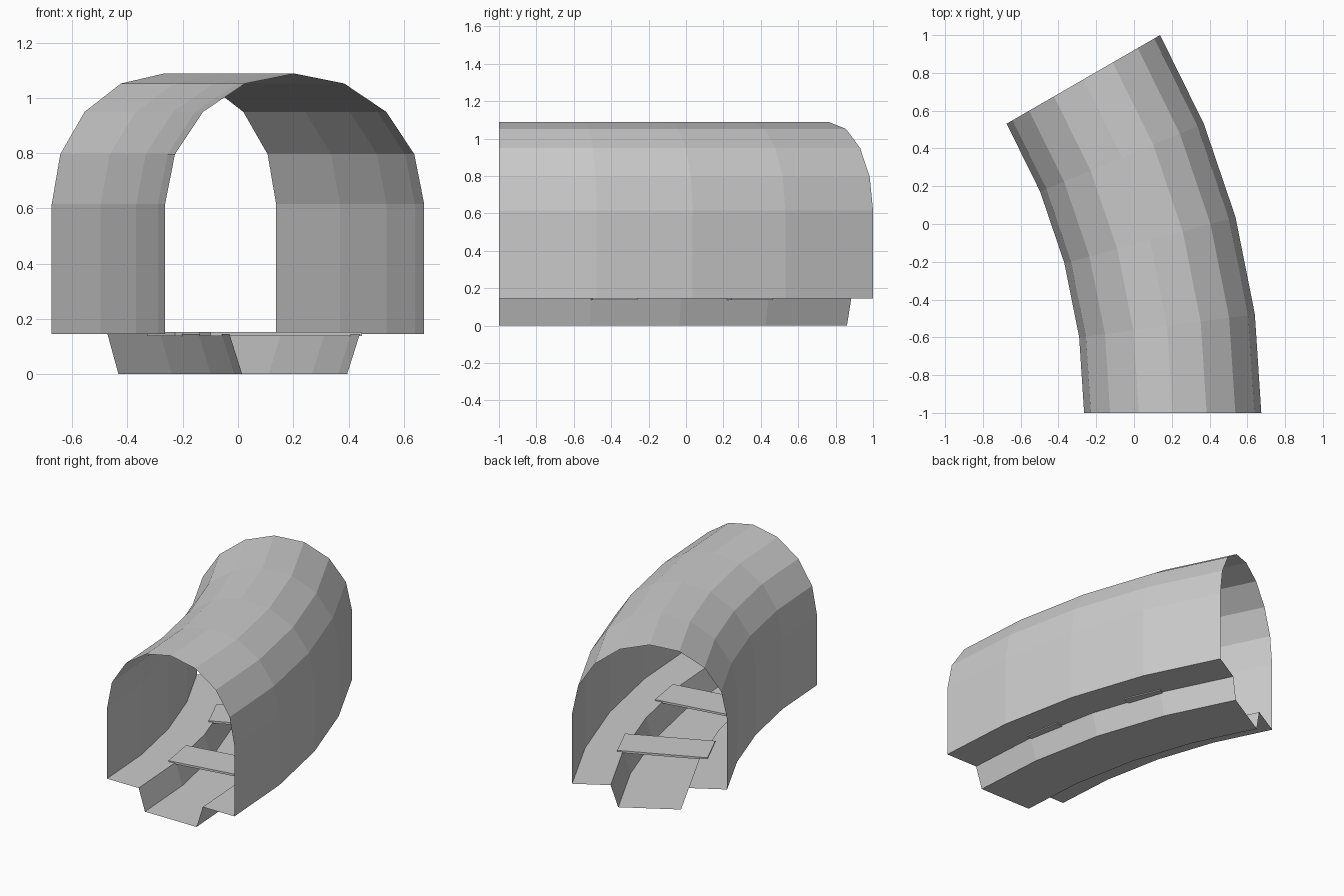
import bpy, bmesh
from math import sin, cos, pi, radians

if "Cube" in bpy.data.objects:
    bpy.data.objects.remove(bpy.data.objects["Cube"])

CX, CY = -3.326, -1.0      # centre of the bend
R = 3.531                  # radius of the track centre line
BEND, SEGS = radians(30), 4


def on_bend(offset, angle):
    r = R + offset
    return CX + r * cos(angle), CY + r * sin(angle)


def sweep(name, profile):
    """Sweep an open (offset, z) profile round the bend as a thin sheet."""
    bm = bmesh.new()
    rings = []
    for i in range(SEGS + 1):
        a = BEND * i / SEGS
        rings.append([bm.verts.new((*on_bend(o, a), z)) for o, z in profile])
    for p, q in zip(rings, rings[1:]):
        for j in range(len(profile) - 1):
            bm.faces.new((p[j], p[j + 1], q[j + 1], q[j]))
    mesh = bpy.data.meshes.new(name)
    bm.to_mesh(mesh)
    bm.free()
    obj = bpy.data.objects.new(name, mesh)
    bpy.context.collection.objects.link(obj)


# Tunnel shell: straight walls with an eight-sided round vault
W, LEDGE, SPRING = 0.469, 0.145, 0.615
vault = [(W * cos(pi * k / 8), SPRING + 0.473 * sin(pi * k / 8)) for k in range(9)]
sweep("tunnel_shell", [(W, LEDGE)] + vault + [(-W, LEDGE)])

# Floor: side ledges with a sunken tapered channel
sweep("channel_floor", [(-W, LEDGE), (-0.236, LEDGE), (-0.19, 0),
                        (0.19, 0), (0.236, LEDGE), (W, LEDGE)])

# Two planks laid across the channel
for n, (pos, turn) in enumerate([(9.4, 9.2), (20.6, 24)], 1):
    x, y = on_bend(-0.003, radians(pos))
    bpy.ops.mesh.primitive_cube_add(size=1, location=(x, y, 0.145),
                                    rotation=(0, 0, radians(turn)))
    plank = bpy.context.object
    plank.name = f"cross_plank_{n}"
    plank.scale = (0.555, 0.245, 0.014)
